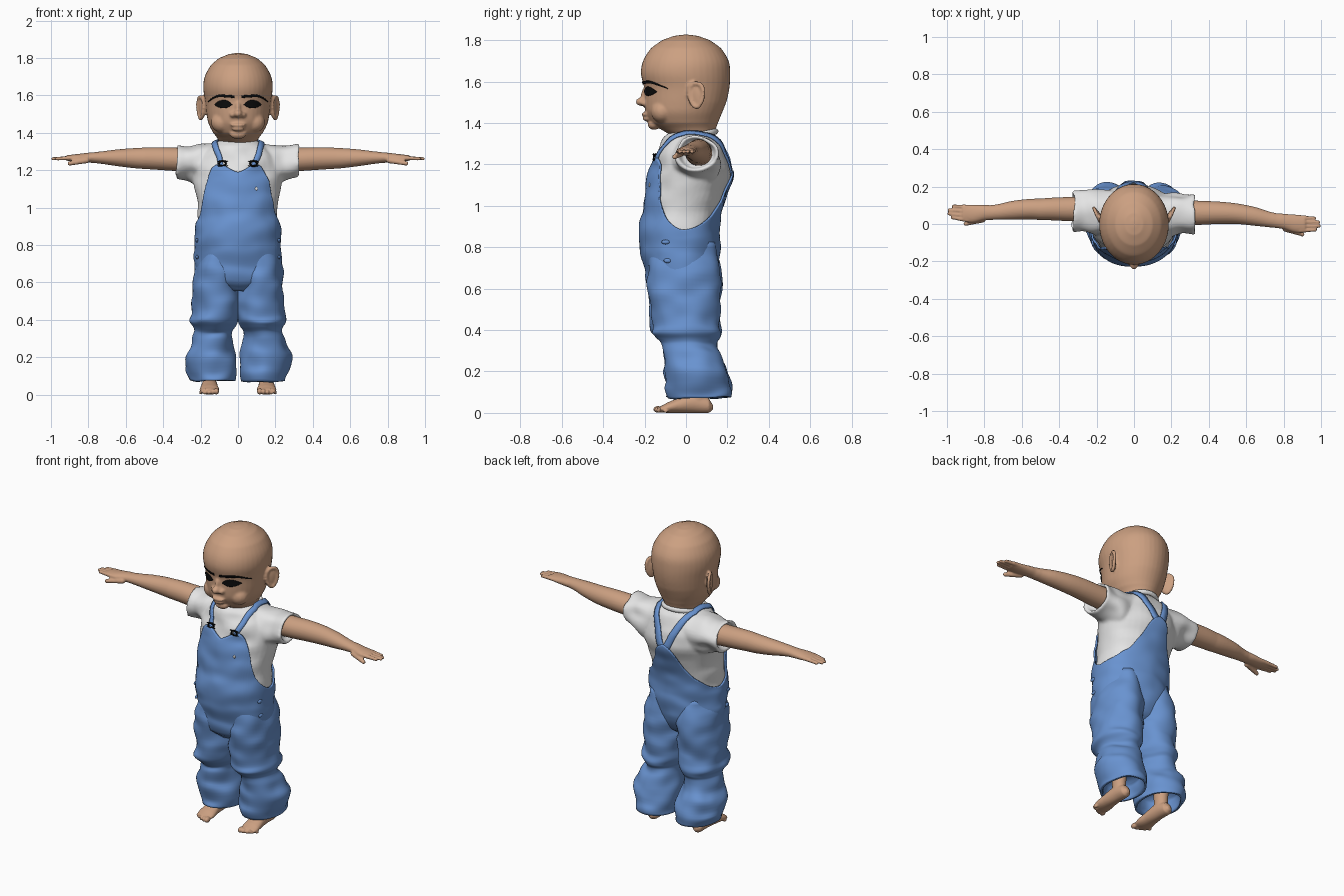
import bpy, bmesh, math
from mathutils import Vector, noise
from mathutils.bvhtree import BVHTree

cube = bpy.data.objects.get("Cube")
if cube:
    bpy.data.objects.remove(cube)


def material(name, rgb):
    m = bpy.data.materials.new(name)
    m.use_nodes = True
    m.diffuse_color = (*rgb, 1)
    m.node_tree.nodes["Principled BSDF"].inputs["Base Color"].default_value = (*rgb, 1)
    return m


SKIN = material("skin", (0.6, 0.35, 0.22))
DENIM = material("blue denim", (0.14, 0.29, 0.63))
WHITE = material("white cotton", (0.78, 0.78, 0.78))
BLACK = material("black", (0.004, 0.004, 0.004))


def finish(bm, name, mat):
    bmesh.ops.recalc_face_normals(bm, faces=bm.faces)
    mesh = bpy.data.meshes.new(name)
    bm.to_mesh(mesh)
    bm.free()
    mesh.materials.append(mat)
    mesh.polygons.foreach_set("use_smooth", [True] * len(mesh.polygons))
    ob = bpy.data.objects.new(name, mesh)
    bpy.context.collection.objects.link(ob)
    return ob


def section(rows, i, t):
    """Row blended between rows i and i+1: position linear, extents Catmull-Rom."""
    p, a, b, q = (rows[max(0, min(len(rows) - 1, k))] for k in range(i - 1, i + 3))
    out = [a[0] + (b[0] - a[0]) * t]
    for w, x, y, z in list(zip(p, a, b, q))[1:]:
        out.append(x + .5 * t * (y - w + t * (2*w - 5*x + 4*y - z + t * (3*(x - y) + z - w))))
    return out


def at_height(rows, z):
    for i in range(len(rows) - 1):
        if z <= rows[i + 1][0]:
            break
    return section(rows, i, (z - rows[i][0]) / (rows[i + 1][0] - rows[i][0]))


def ring_point(sec, ang, axis, grow=0, wrinkle=0, side=1):
    """Point on an elliptical section, pushed in and out by cloth wrinkles."""
    t, a0, a1, b0, b1 = sec
    c, s = math.cos(ang), math.sin(ang)

    def place(g, lift):
        a = (a0 + a1) / 2 + ((a1 - a0) / 2 + g) * c
        b = (b0 + b1) / 2 + ((b1 - b0) / 2 + g) * s
        u = t + lift
        x, y, z = {"x": (u, a, b), "y": (a, u, b), "z": (a, b, u)}[axis]
        return Vector((x * side, y, z))

    p = place(grow, 0)
    if wrinkle:
        d = wrinkle * noise.noise(Vector((p.x * 8, p.y * 8, p.z * 13)))
        p = place(grow + d, d * .7)
    return p


def skin_rings(bm, rings, closed=True, caps=True):
    vs = [[bm.verts.new(p) for p in r] for r in rings]
    n = len(vs[0])
    for r, q in zip(vs, vs[1:]):
        for k in range(n if closed else n - 1):
            bm.faces.new((r[k], r[(k + 1) % n], q[(k + 1) % n], q[k]))
    if caps:
        bm.faces.new(vs[0])
        bm.faces.new(vs[-1])


def loft(bm, rows, axis, n=40, steps=4, wrinkle=0, side=1, shift=lambda t: 0):
    rings = []
    for i in range(len(rows) - 1):
        for j in range(steps + (i == len(rows) - 2)):
            sec = section(rows, i, j / steps)
            offset = Vector((0, shift(sec[0]), 0))
            rings.append([ring_point(sec, math.tau * k / n, axis, 0, wrinkle, side) + offset
                          for k in range(n)])
    skin_rings(bm, rings)


def blob(bm, loc, size, turn=0):
    """Ellipsoid, turned about z."""
    new = bmesh.ops.create_uvsphere(bm, u_segments=16, v_segments=10, radius=1)["verts"]
    c, s = math.cos(turn), math.sin(turn)
    for v in new:
        x, y, z = (v.co[k] * size[k] for k in range(3))
        v.co = Vector(loc) + Vector((x * c - y * s, x * s + y * c, z))


def limb(bm, a, b, r):
    """Row of overlapping balls forming a finger."""
    a, b = Vector(a), Vector(b)
    for k in range(9):
        blob(bm, a.lerp(b, k / 8), (r * (1 - .03 * k),) * 3)


def fuse(ob, voxel, rounds):
    """Weld overlapping pieces into a single smooth surface."""
    m = ob.modifiers.new("weld", "REMESH")
    m.mode, m.voxel_size, m.use_smooth_shade = "VOXEL", voxel, True
    s = ob.modifiers.new("soften", "SMOOTH")
    s.factor, s.iterations = .5, rounds
    deps = bpy.context.evaluated_depsgraph_get()
    mesh = bpy.data.meshes.new_from_object(ob.evaluated_get(deps))
    mat = ob.data.materials[0]
    ob.modifiers.clear()
    ob.data = mesh
    mesh.materials.clear()
    mesh.materials.append(mat)
    return BVHTree.FromPolygons([v.co for v in mesh.vertices], [p.vertices for p in mesh.polygons])


def thicken(ob, t):
    m = ob.modifiers.new("thickness", "SOLIDIFY")
    m.thickness, m.offset = t, 0


def sym(z, w, y0, y1):
    return (z, -w, w, y0, y1)


# Head with face relief and ears
bm = bmesh.new()
loft(bm, [sym(1.28, .09, -.05, .12), sym(1.34, .096, -.075, .135), sym(1.375, .113, -.13, .145),
          sym(1.4, .134, -.168, .155), sym(1.45, .158, -.194, .175), sym(1.5, .168, -.2, .195),
          sym(1.57, .176, -.202, .21), sym(1.64, .186, -.218, .214), sym(1.7, .178, -.207, .206),
          sym(1.76, .146, -.17, .17), sym(1.8, .1, -.115, .115), sym(1.82, .05, -.06, .06),
          sym(1.826, .015, -.02, .02)], "z")
blob(bm, (0, -.212, 1.502), (.024, .032, .021))
blob(bm, (0, -.198, 1.53), (.016, .02, .04))
blob(bm, (0, -.194, 1.441), (.042, .022, .011))
blob(bm, (0, -.189, 1.42), (.034, .022, .011))
blob(bm, (0, -.155, 1.392), (.045, .03, .026))
for s in (-1, 1):
    blob(bm, (s * .027, -.2, 1.495), (.017, .02, .014))
    blob(bm, (s * .085, -.115, 1.455), (.06, .055, .055))
    blob(bm, (s * .192, .05, 1.53), (.012, .036, .055), -s * .5)
    for k in range(24):  # ear rim, narrowing to the lobe
        a = math.tau * k / 24
        d = (.034 + .008 * math.sin(a)) * math.cos(a)
        blob(bm, (s * (.199 + .45 * d), .05 + d, 1.534 + .058 * math.sin(a)), (.011,) * 3)
head_tree = fuse(finish(bm, "head", SKIN), .007, 4)


# Painted eyes and brows lying on the face
def decal(name, cx, cz, half, low, high):
    bm = bmesh.new()
    rings = []
    for i in range(25):
        u = -1 + i / 12
        rings.append([])
        for j in range(7):
            z = cz + low(u) + (high(u) - low(u)) * j / 6
            hit = head_tree.ray_cast(Vector((cx + u * half, -1, z)), Vector((0, 1, 0)))[0]
            rings[-1].append(hit + Vector((0, -.004, 0)))
    skin_rings(bm, rings, closed=False, caps=False)
    thicken(finish(bm, name, BLACK), .003)


for s, label in ((1, "left"), (-1, "right")):
    decal(label + "_eye", s * .078, 1.55, .047,
          lambda u: -.018 * (1 - u * u) - .001, lambda u: .023 * (1 - u * u) + .002)
    decal(label + "_brow", s * .088, 1.59, .07,
          lambda u: .006 - .032 * max(0, s * u) ** 2 - .01 * (1 - u * s) / 2,
          lambda u: .019 - .04 * max(0, s * u) ** 2 - .01 * (1 - u * s) / 2)

# Shirt: torso and flared sleeves
TORSO = [sym(.56, .1, -.12, .05), sym(.6, .19, -.165, .1), sym(.7, .215, -.187, .14),
         sym(.85, .217, -.214, .152), sym(.95, .212, -.198, .156), sym(1.05, .222, -.182, .183),
         sym(1.15, .238, -.163, .212), sym(1.22, .235, -.148, .21), sym(1.28, .205, -.132, .185),
         sym(1.325, .15, -.11, .162), sym(1.355, .112, -.075, .14)]
bm = bmesh.new()
loft(bm, TORSO[2:], "z", wrinkle=.012)
SLEEVE = [(.08, -.08, .17, 1.09, 1.345), (.2, -.065, .17, 1.11, 1.34), (.26, -.045, .162, 1.145, 1.333),
          (.328, -.055, .165, 1.155, 1.34), (.33, -.04, .15, 1.17, 1.328), (.29, -.02, .14, 1.185, 1.322)]
for s in (-1, 1):
    loft(bm, SLEEVE, "x", side=s, wrinkle=.022, shift=lambda t: .01 if s < 0 else 0)
shirt_tree = fuse(finish(bm, "shirt", WHITE), .009, 3)
bm = bmesh.new()
for k in range(48):  # collar band
    a = math.tau * k / 48
    blob(bm, (.108 * math.cos(a), .028 + .116 * math.sin(a), 1.335 + .024 * math.sin(a)), (.013, .013, .016))
fuse(finish(bm, "shirt_collar", WHITE), .006, 3)

# Overalls body: bib in front, low sides, peak at the back
TOP = [(0, 1.185), (20, 1.228), (32, 1.215), (42, 1.13), (54, 1.01), (70, .93), (92, .885),
       (115, .9), (140, .955), (155, 1.03), (168, 1.13), (180, 1.17)]
bm = bmesh.new()
rings = []
for j in range(49):
    ring = []
    for k in range(96):
        ang = math.tau * k / 96
        from_front = abs((math.degrees(ang) + 90 + 180) % 360 - 180)
        top = at_height(TOP, from_front)[1]
        z = .56 + (top - .56) * j / 48
        ring.append(ring_point(at_height(TORSO, z), ang, "z", grow=.011, wrinkle=.012))
    rings.append(ring)
skin_rings(bm, rings, caps=False)
thicken(finish(bm, "overalls_body", DENIM), .01)

# Trouser legs with a knee fold and loose open cuffs
LEG = [(.82, .03, .2, -.165, .135), (.7, -.01, .23, -.19, .165), (.6, -.015, .243, -.186, .17),
       (.5, -.015, .243, -.172, .165), (.43, -.008, .25, -.17, .16), (.39, .0, .258, -.168, .168),
       (.36, .018, .24, -.14, .16), (.335, .034, .235, -.115, .148), (.29, .03, .252, -.108, .165),
       (.22, .018, .275, -.105, .198), (.13, .002, .276, -.098, .213), (.072, .015, .25, -.09, .212),
       (.07, .027, .238, -.075, .2), (.16, .04, .23, -.06, .18)]
for s, label in ((1, "left"), (-1, "right")):
    bm = bmesh.new()
    loft(bm, LEG, "z", n=56, wrinkle=.018, side=s, steps=5)
    finish(bm, label + "_trouser_leg", DENIM)

    # Bare foot with ankle and toes
    bm = bmesh.new()
    loft(bm, [(.13, .14, .165, .015, .04), (.11, .12, .185, .0, .07), (.04, .112, .192, .0, .095),
              (-.04, .106, .2, .0, .072), (-.09, .1, .205, .0, .05), (-.125, .106, .2, .003, .032)], "y", side=s)
    loft(bm, [(.04, .115, .19, .01, .1), (.1, .117, .19, .01, .095), (.25, .105, .2, -.005, .11)], "z", side=s)
    for k in range(5):
        r = .017 - .0018 * k
        blob(bm, (s * (.115 + .021 * k), -.136 + .0024 * k * k, r), (r * .85, r * 1.3, r))
    fuse(finish(bm, label + "_foot", SKIN), .005, 2)

    # Arm, hand and fingers
    def sway(x):
        return 0 if s > 0 else .02 + .09 * max(0, x - .5)

    bm = bmesh.new()
    loft(bm, [(.2, .0, .13, 1.19, 1.32), (.33, -.005, .125, 1.195, 1.32), (.45, .0, .12, 1.203, 1.322),
              (.55, .0, .11, 1.21, 1.318), (.65, -.01, .09, 1.222, 1.31), (.75, -.02, .06, 1.236, 1.298),
              (.8, -.027, .055, 1.24, 1.293), (.86, -.045, .05, 1.243, 1.286), (.915, -.045, .048, 1.25, 1.28)],
         "x", side=s, shift=sway)
    for y, tip in ((-.035, .97), (-.012, .989), (.011, .987), (.034, .965)):
        limb(bm, (s * .89, y + sway(.9), 1.265), (s * tip, y * .9 + sway(1), 1.261), .0125)
    limb(bm, (s * .81, -.026 + sway(.82), 1.252), (s * .9, -.055 + sway(.9), 1.236), .016)
    fuse(finish(bm, label + "_arm", SKIN), .0055, 2)

    # Shoulder strap wrapped over the shirt, meeting at the back
    path = [(.08, -.17, 1.2), (.11, -.13, 1.28), (.135, -.02, 1.36), (.12, .09, 1.35),
            (.07, .2, 1.27), (.01, .23, 1.14)]
    mids = [Vector(section(path, i, j / 8)) for i in range(5) for j in range(8)] + [Vector(path[-1])]
    bm = bmesh.new()
    rings = []
    for k, p in enumerate(mids):
        loc, nor = shirt_tree.find_nearest(Vector((p.x * s, p.y, p.z)))[:2]
        d = mids[min(k + 1, len(mids) - 1)] - mids[max(k - 1, 0)]
        across = Vector((d.x * s, d.y, d.z)).cross(nor).normalized() * (.013 + .008 * k / len(mids))
        ring = []
        for w in (-1, 0, 1):
            q, n2 = shirt_tree.find_nearest(loc + across * w)[:2]
            ring.append(q + n2 * .007)
        rings.append(ring)
    skin_rings(bm, rings, closed=False, caps=False)
    thicken(finish(bm, label + "_strap", DENIM), .008)

    # Black buckle: ring with two prongs
    bm = bmesh.new()
    spot = shirt_tree.ray_cast(Vector((s * .083, -1, 1.235)), Vector((0, 1, 0)))[0] + Vector((0, -.02, 0))
    for k in range(16):
        a = math.tau * k / 16
        blob(bm, spot + Vector((.018 * math.cos(a), 0, .014 * math.sin(a))), (.005,) * 3)
    for dz in (-.012, .012):
        blob(bm, spot + Vector((0, 0, dz)), (.03, .006, .004))
    finish(bm, label + "_buckle", BLACK)

    # Side buttons at the hip
    bm = bmesh.new()
    for z in (.825, .735):
        blob(bm, ring_point(at_height(TORSO, z), -.35, "z", grow=.016, side=s), (.008, .02, .011))
    finish(bm, label + "_hip_buttons", DENIM)

# Small white button on the bib
bm = bmesh.new()
blob(bm, ring_point(at_height(TORSO, 1.1), -math.pi / 2 + .4, "z", grow=.019), (.008, .005, .01))
finish(bm, "bib_button", WHITE)
